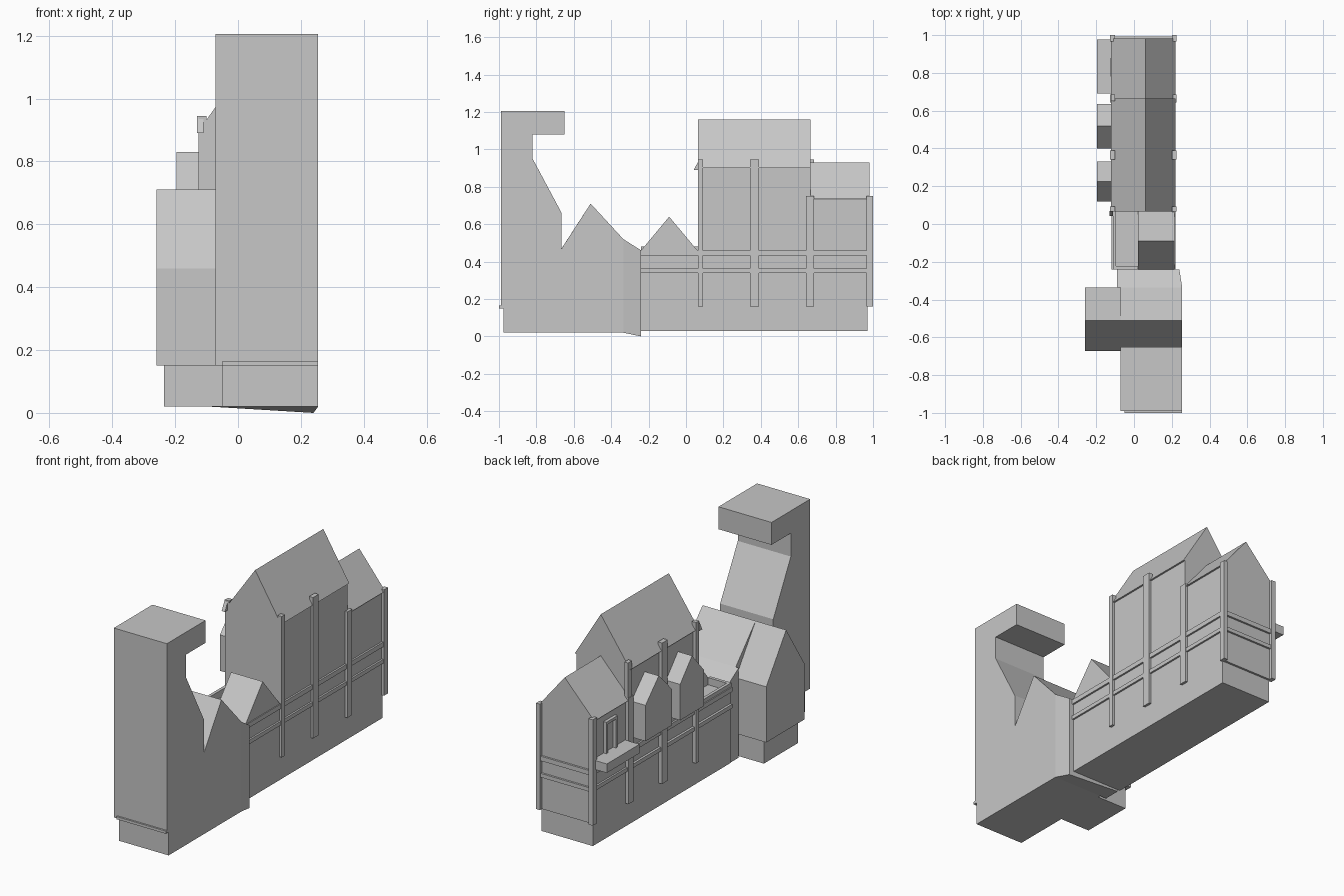
import bpy, bmesh

if "Cube" in bpy.data.objects:
    bpy.data.objects.remove(bpy.data.objects["Cube"])

stone = bpy.data.materials.new("light_grey")
stone.diffuse_color = (0.57, 0.57, 0.57, 1)
stone.use_nodes = True
stone.node_tree.nodes["Principled BSDF"].inputs["Base Color"].default_value = stone.diffuse_color


def finish(name, bm):
    bmesh.ops.recalc_face_normals(bm, faces=bm.faces)
    me = bpy.data.meshes.new(name)
    bm.to_mesh(me)
    bm.free()
    me.materials.append(stone)
    ob = bpy.data.objects.new(name, me)
    bpy.context.collection.objects.link(ob)
    return ob


def prism(name, pts, axis, a, b):
    """Extrude a 2D profile: axis x uses (y, z), y uses (x, z), z uses (x, y)."""
    place = {"x": lambda p, t: (t, p[0], p[1]),
             "y": lambda p, t: (p[0], t, p[1]),
             "z": lambda p, t: (p[0], p[1], t)}[axis]
    bm = bmesh.new()
    lo = [bm.verts.new(place(p, a)) for p in pts]
    hi = [bm.verts.new(place(p, b)) for p in pts]
    bm.faces.new(lo)
    bm.faces.new(hi[::-1])
    n = len(pts)
    for i in range(n):
        j = (i + 1) % n
        bm.faces.new((lo[i], hi[i], hi[j], lo[j]))
    return finish(name, bm)


def box(name, x0, x1, y0, y1, z0, z1):
    return prism(name, [(x0, y0), (x1, y0), (x1, y1), (x0, y1)], "z", z0, z1)


# Front tower with overhanging top and notch behind it
prism("tower", [(-0.99, 0.15), (-0.99, 1.205), (-0.65, 1.205), (-0.65, 1.08), (-0.82, 1.08),
                (-0.82, 0.95), (-0.665, 0.66), (-0.665, 0.47), (-0.51, 0.71), (-0.335, 0.52),
                (-0.335, 0.15)], "x", -0.072, 0.255)
box("tower_base", -0.05, 0.255, -0.975, -0.335, 0.02, 0.15)
box("tower_front_lip", -0.05, 0.255, -1.0, -0.985, 0.15, 0.165)

# Side house with its gable facing left
prism("side_house", [(-0.672, 0.15), (-0.672, 0.46), (-0.51, 0.71), (-0.335, 0.46),
                     (-0.335, 0.15)], "x", -0.26, -0.072)
box("side_house_base", -0.235, -0.05, -0.65, -0.35, 0.02, 0.15)

# Tapering link between tower and long hall, with one low corner
link = prism("link", [(-0.335, 0.02), (-0.335, 0.52), (-0.24, 0.46), (-0.24, 0.02)],
             "x", -0.09, 0.255)
for v in link.data.vertices:
    if v.co.y > -0.3 and v.co.x > 0:
        v.co.x = 0.24
        if v.co.z < 0.1:
            v.co.z = 0.0

# Long hall lower storey
box("hall", -0.105, 0.21, -0.24, 0.97, 0.03, 0.44)

# Terrace with parapet and small front gable
box("terrace_side_parapet", -0.112, -0.095, -0.23, 0.065, 0.43, 0.48)
box("terrace_front_parapet", -0.112, 0.02, -0.24, -0.222, 0.43, 0.48)
prism("terrace_gable", [(-0.24, 0.44), (-0.24, 0.46), (-0.09, 0.64), (0.065, 0.455),
                        (0.065, 0.44)], "x", 0.02, 0.215)


# Tall and rear upper blocks, walls with slightly overhanging roofs
def gabled_block(name, y0, y1, eave, ridge, z0):
    prism(name, [(-0.108, z0), (-0.108, eave), (-0.123, eave), (0.06, ridge),
                 (0.22, eave), (0.21, eave), (0.21, z0)], "y", y0, y1)


gabled_block("tall_block", 0.065, 0.665, 0.90, 1.16, 0.43)
gabled_block("rear_block", 0.66, 0.982, 0.735, 0.93, 0.16)

# Timber posts and rails on both long sides
for side, inner, outer in (("left", -0.10, -0.126), ("right", 0.20, 0.224)):
    for i, (y0, y1, top) in enumerate(((0.065, 0.092, 0.945), (0.342, 0.39, 0.945),
                                       (0.642, 0.685, 0.75), (0.965, 1.0, 0.75))):
        box(f"{side}_post_{i}", min(inner, outer), max(inner, outer), y0, y1, 0.16, top)
    for z0, z1 in ((0.34, 0.362), (0.432, 0.458)):
        rail = outer + (0.008 if side == "left" else -0.004)
        box(f"{side}_rail", min(inner, rail), max(inner, rail), -0.24, 0.97, z0, z1)
box("left_tall_post", -0.122, -0.1, 0.65, 0.685, 0.7, 0.945)

# Rails across the rear wall
for z0, z1 in ((0.34, 0.362), (0.432, 0.458)):
    box("rear_rail", -0.11, 0.21, 0.97, 0.993, z0, z1)

# Eave bracket at the front left corner
prism("eave_bracket", [(0.07, 0.945), (0.042, 0.89), (0.07, 0.89)], "x", -0.13, -0.11)

# Two hanging dormers on the left wall
for y0, y1 in ((0.12, 0.33), (0.40, 0.635)):
    prism("dormer", [(y0, 0.51), (y0, 0.71), ((y0 + y1) / 2, 0.83), (y1, 0.71), (y1, 0.51)],
          "x", -0.195, -0.10)

# Balcony slab and door frame
box("balcony", -0.197, -0.10, 0.69, 0.978, 0.465, 0.515)
for y0, y1, z0, z1 in ((0.78, 0.795, 0.515, 0.69), (0.865, 0.88, 0.515, 0.69),
                       (0.795, 0.865, 0.675, 0.69)):
    box("door_frame", -0.125, -0.105, y0, y1, z0, z1)
